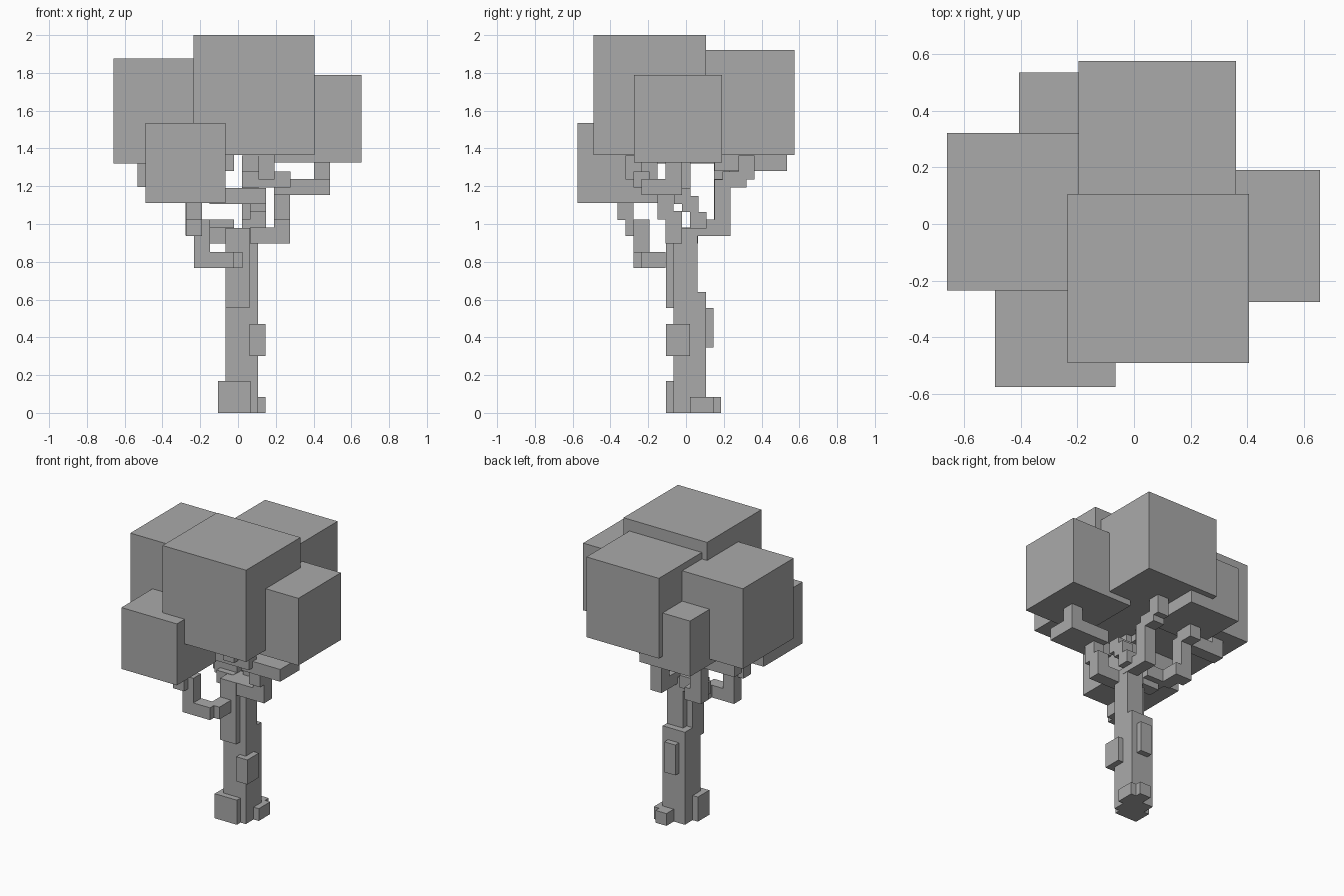
import bpy
import bmesh
from mathutils import Vector

cube = bpy.data.objects.get("Cube")
if cube:
    bpy.data.objects.remove(cube, do_unlink=True)

grey = bpy.data.materials.new("plain grey")
grey.use_nodes = True
grey.diffuse_color = (0.4, 0.4, 0.4, 1)
grey.node_tree.nodes["Principled BSDF"].inputs["Base Color"].default_value = grey.diffuse_color

# Twigs are two of these steps thick and turn by whole steps
STEP = 0.0425
LEFT, BACK, UP = (Vector(axis) * STEP for axis in ((1, 0, 0), (0, 1, 0), (0, 0, 1)))
RIGHT, FRONT = -LEFT, -BACK
STAY = Vector()


def add_object(name, boxes):
    """Make one object from boxes given as (centre, size)."""
    bm = bmesh.new()
    for centre, size in boxes:
        verts = bmesh.ops.create_cube(bm, size=1)["verts"]
        bmesh.ops.scale(bm, vec=size, verts=verts)
        bmesh.ops.translate(bm, vec=centre, verts=verts)
    mesh = bpy.data.meshes.new(name)
    bm.to_mesh(mesh)
    bm.free()
    mesh.materials.append(grey)
    bpy.context.collection.objects.link(bpy.data.objects.new(name, mesh))


def block(name, corner, width, depth, height):
    """A single box standing on its low, right, front corner."""
    size = Vector((width, depth, height))
    add_object(name, [(Vector(corner) + size / 2, size)])


def branch(name, start, *moves):
    """Walk from the start: shift the pen, then lay a bar along the run."""
    pen = Vector(start)
    thickness = Vector((STEP, STEP, STEP)) * 2
    boxes = []
    for shift, run in moves:
        pen = pen + shift
        length = Vector([abs(part) for part in run])
        boxes.append((pen + run / 2, length + thickness))
        pen = pen + run
    add_object(name, boxes)


# Crown: one large slab-like block and cubes around it
block("leaves_middle", (-.235, -.49, 1.365), .64, .595, .635)
for name, corner, size in (
        ("leaves_right", (-.66, -.235, 1.32), .555),
        ("leaves_back", (-.195, .02, 1.365), .555),
        ("leaves_left", (.19, -.275, 1.325), .465),
        ("leaves_front_low", (-.49, -.575, 1.11), .425),
        ("leaves_back_low", (-.405, .15, 1.28), .385)):
    block(name, corner, size, size, size)

# Trunk with bark plates and roots
block("trunk_lower", (-.065, -.065, 0), .17, .17, .64)
block("trunk_upper", (-.02, -.065, .64), .125, .125, .34)
block("trunk_front_plate", (-.065, -.105, .555), .125, .125, .425)
block("knot_left", (.06, -.105, .3), .085, .125, .17)
block("knot_back", (-.02, .06, .345), .085, .085, .21)
block("root_front", (-.105, -.105, 0), .17, .125, .17)
block("root_left", (.06, .02, 0), .085, .125, .085)
block("root_back", (.02, .06, 0), .085, .125, .085)

# Branches, each walking from the trunk up to its leaves
branch("branch_front_low", (-.02, -.15, .81),
       (STAY, FRONT),
       (RIGHT + FRONT, RIGHT * 3),
       (STAY, UP * 4),
       (RIGHT + FRONT, STAY),
       (FRONT + UP * 2, UP))

branch("branch_right", (-.065, .02, .94),
       (STAY, RIGHT),
       (LEFT + BACK + UP, RIGHT * 2),
       (RIGHT + BACK, BACK * 2),
       (RIGHT, UP * 5),
       (RIGHT + UP, RIGHT * 5),
       (STAY, UP * 2))

branch("branch_back_low", (-.235, .235, 1.235),
       (STAY, BACK),
       (STAY, UP))

branch("branch_back", (.065, .065, .98),
       (STAY, BACK * 3),
       (STAY, UP * 5),
       (BACK + UP, BACK),
       (BACK + UP, UP))

branch("branch_middle", (.105, .065, 1.02),
       (STAY, STAY),
       (FRONT + UP * 2, STAY),
       (FRONT + UP, RIGHT * 5),
       (STAY, UP * 4))

branch("branch_left", (.105, -.065, .94),
       (STAY, LEFT * 3),
       (STAY, UP * 2),
       (FRONT + UP, UP),
       (BACK + UP * 2, LEFT * 5 + FRONT * 3),
       (BACK * 3, UP * 3))

branch("branch_left_fork", (.235, -.235, 1.235),
       (STAY, RIGHT * 4),
       (LEFT * 2 + FRONT + UP, UP))
